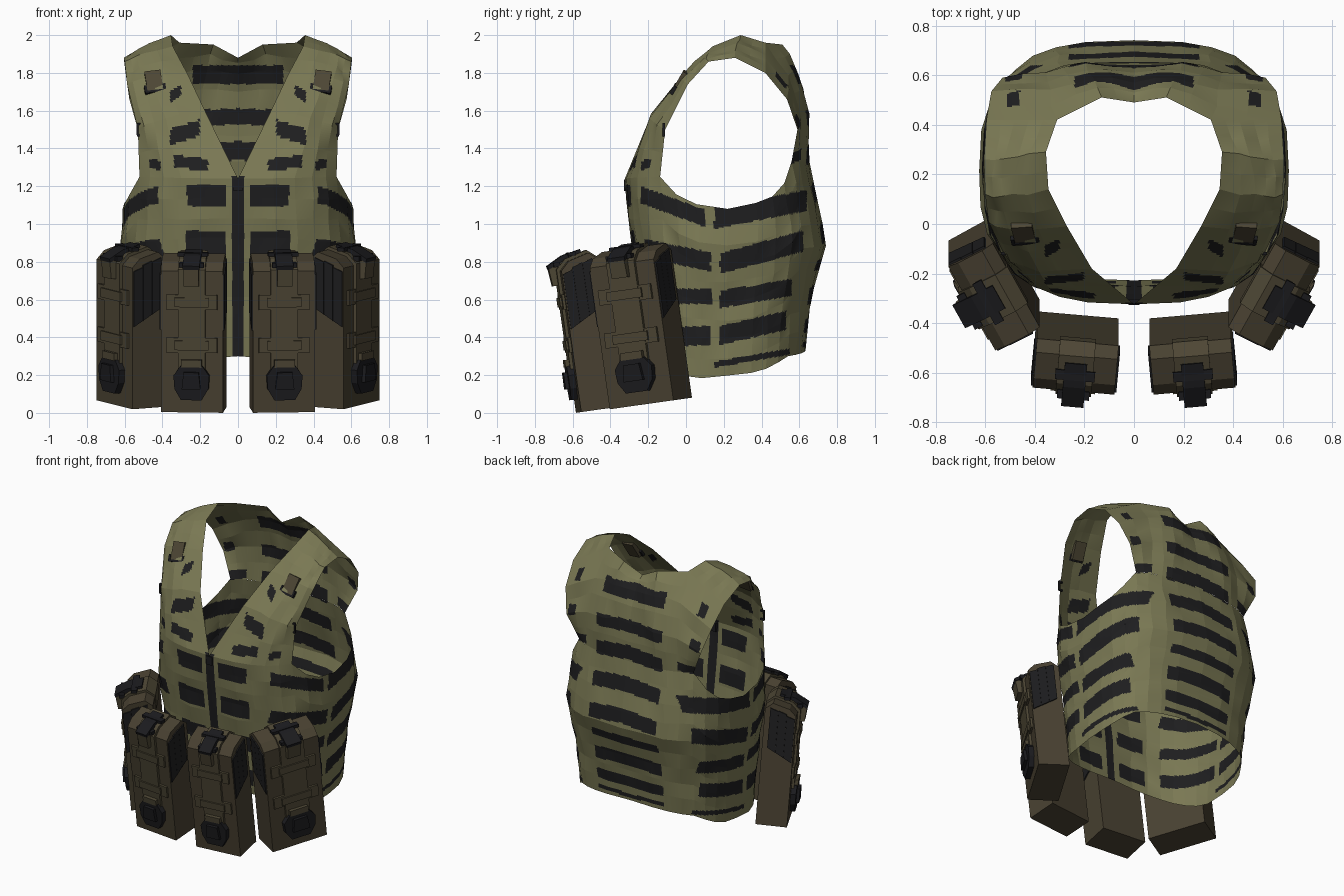
import bpy, bmesh, math, random
from mathutils import Vector, Matrix

if "Cube" in bpy.data.objects:
    bpy.data.objects.remove(bpy.data.objects["Cube"])

random.seed(4)

def mat(name, r, g, b):
    m = bpy.data.materials.new(name)
    m.diffuse_color = (r, g, b, 1)
    m.use_nodes = True
    m.node_tree.nodes["Principled BSDF"].inputs["Base Color"].default_value = m.diffuse_color
    return m

OLIVE = mat("olive cloth", 0.195, 0.19, 0.088)
BLACK = mat("black webbing", 0.013, 0.013, 0.014)
BROWN = mat("brown pouch cloth", 0.066, 0.053, 0.031)
STRAP = mat("brown strap", 0.075, 0.062, 0.035)
PLASTIC = mat("black plastic", 0.011, 0.011, 0.013)

def poly_at(pts, t):
    """Point at t (0..1) along an evenly divided polyline."""
    n = len(pts) - 1
    i = min(int(t * n), n - 1)
    return Vector(pts[i]).lerp(Vector(pts[i + 1]), t * n - i)

def table(rows, v):
    """Linear lookup: rows of (key, value, ...)."""
    for a, b in zip(rows, rows[1:]):
        if v <= b[0]:
            break
    f = max(0, min(1, (v - a[0]) / (b[0] - a[0])))
    return [p + (q - p) * f for p, q in zip(a[1:], b[1:])]

# ---- vest shape: torso ring, front straps, upper back --------------------
SECTION = [(0.2, -.22, .62, .56), (0.6, -.25, .66, .585), (0.9, -.29, .745, .62),
           (1.2, -.325, .68, .605), (1.35, -.32, .65, .575)]
HEM = [(0, .30), (.15, .27), (.42, .18), (.6, .22), (.75, .30), (1, .33)]
TOP = [(0, 1.24), (.3125, 1.25), (.4, 1.12), (.5, 1.08), (.62, 1.14), (.70, 1.23), (.75, 1.33), (1, 1.33)]

def torso(u, v):
    h, t = table(HEM, u)[0], table(TOP, u)[0]
    z = h + (t - h) * v
    yf, yb, w = table(SECTION, z)
    a, yc, e = math.pi * u, 0.22, 2 / 2.8
    s, c = max(0, math.sin(a)), math.cos(a)
    if u in (0, 1):
        s = 0
    y = yc - (yc - yf) * c ** e if c > 0 else yc + (yb - yc) * (-c) ** e
    return Vector((w * s ** e, y, z))

def coons(left, right, bottom, top):
    def f(s, t):
        L, R = poly_at(left, t), poly_at(right, t)
        B, D = bottom(s), poly_at(top, s)
        cor = (bottom(0) * (1 - s) + bottom(1) * s) * (1 - t) + (Vector(top[0]) * (1 - s) + Vector(top[-1]) * s) * t
        return L * (1 - s) + R * s + B * (1 - t) + D * t - cor
    return f

UA, UB = 5 / 16, 12 / 16        # armhole front and back positions
v_edge = [torso(0, 1), (.17, -.18, 1.59), (.27, -.01, 1.80), (.345, .14, 1.94), (.355, .29, 2.0), (.31, .42, 1.96)]
arm_front = [torso(UA, 1), (.53, -.11, 1.5), (.587, .01, 1.74), (.6, .12, 1.86), (.605, .26, 1.88), (.595, .42, 1.8)]
arm_back = [torso(UB, 1), (.53, .59, 1.5), (.575, .535, 1.66), (.595, .42, 1.8)]
spine = [torso(1, 1), (0, .645, 1.53), (0, .61, 1.7), (0, .55, 1.84), (0, .49, 1.88)]
strap = coons(v_edge, arm_front, lambda s: torso(s * UA, 1), [v_edge[-1], arm_front[-1]])
back = coons(arm_back, spine, lambda s: torso(UB + s * (1 - UB), 1),
             [arm_back[-1], v_edge[-1], (.13, .51, 1.95), spine[-1]])

# webbing stripes: start, end, z at start, z at end, half height
FRONT = [(-.01, .027, .78, .78, .48), (.07, .275, .90, .90, .065), (.06, .27, 1.15, 1.15, .055),
         (.16, .34, 1.31, 1.335, .032), (.2, .36, 1.51, 1.46, .042), (.3, .36, 1.71, 1.67, .03),
         (.41, .47, 1.31, 1.32, .025), (.07, .27, .64, .64, .055), (.07, .27, .40, .40, .055)]
SIDE = [(-.24, .1, 1.155, 1.03, .045), (.15, .64, 1.03, 1.125, .055), (-.22, .13, .87, .80, .05),
        (.18, .62, .79, .91, .055), (-.2, .14, .62, .615, .04), (.18, .56, .60, .665, .045),
        (-.2, .13, .40, .41, .05), (.18, .53, .41, .49, .05), (.15, .55, .255, .325, .016)]
BACK = [(-.01, .24, 1.79, 1.79, .05), (-.01, .26, 1.57, 1.56, .042), (-.01, .26, 1.39, 1.36, .05),
        (-.01, .26, 1.18, 1.15, .05), (-.01, .26, .97, .94, .05), (-.01, .26, .79, .78, .03),
        (-.01, .26, .64, .62, .045), (-.01, .26, .47, .46, .04), (-.01, .26, .365, .36, .014),
        (.46, .51, 1.77, 1.75, .035), (.45, .52, 1.55, 1.53, .035), (.36, .50, 1.37, 1.34, .03)]

def is_stripe(c):
    x = abs(c.x)
    def hit(rows, a):
        for p, q, z0, z1, h in rows:
            if p <= a <= q and abs(c.z - z0 - (z1 - z0) * (a - p) / (q - p)) < h:
                return True
        return False
    return ((c.y < .05 and hit(FRONT, x)) or (x > .37 and c.z < 1.24 and hit(SIDE, c.y))
            or (c.y > .4 and hit(BACK, x)))

def add_patch(bm, f, nu, nv, sub=12):
    """Coarse faceted grid, finely cut so that stripes can be coloured by face."""
    g = [[f(i / nu, j / nv) for j in range(nv + 1)] for i in range(nu + 1)]
    for i in range(1, nu):
        for j in range(1, nv):
            g[i][j] += Vector([random.uniform(-.008, .008) for _ in range(3)])
    def fine(a, b):
        i, j = min(a // sub, nu - 1), min(b // sub, nv - 1)
        s, t = a / sub - i, b / sub - j
        return g[i][j].lerp(g[i + 1][j], s).lerp(g[i][j + 1].lerp(g[i + 1][j + 1], s), t)
    for sx in (1, -1):
        vs = [[bm.verts.new(Vector((sx, 1, 1)) * fine(a, b)) for b in range(nv * sub + 1)]
              for a in range(nu * sub + 1)]
        for a in range(nu * sub):
            for b in range(nv * sub):
                q = [vs[a][b], vs[a + 1][b], vs[a + 1][b + 1], vs[a][b + 1]]
                face = bm.faces.new(q if sx > 0 else q[::-1])
                face.material_index = int(is_stripe(face.calc_center_median()))

def finish(bm, name, mats, matrix=Matrix()):
    me = bpy.data.meshes.new(name)
    bm.to_mesh(me)
    bm.free()
    me.transform(matrix)
    if matrix.determinant() < 0:
        me.flip_normals()
    for m in mats:
        me.materials.append(m)
    ob = bpy.data.objects.new(name, me)
    bpy.context.collection.objects.link(ob)
    return ob

bm = bmesh.new()
add_patch(bm, torso, 16, 9)
add_patch(bm, strap, 5, 10)
add_patch(bm, back, 6, 6)
bmesh.ops.remove_doubles(bm, verts=bm.verts, dist=0.0005)
finish(bm, "vest", [OLIVE, BLACK])

# ---- small-part helpers ---------------------------------------------------
def prism(bm, pts, axis, lo, hi):
    """Extrude a profile: axis x takes (y, z) points, axis y takes (x, z) points."""
    rings = [[bm.verts.new((d, p, q) if axis == "x" else (p, d, q)) for p, q in pts] for d in (lo, hi)]
    fs = [bm.faces.new(rings[0]), bm.faces.new(rings[1][::-1])]
    n = len(pts)
    for i in range(n):
        k = (i + 1) % n
        fs.append(bm.faces.new((rings[0][i], rings[1][i], rings[1][k], rings[0][k])))
    bmesh.ops.recalc_face_normals(bm, faces=fs)

def box(bm, x, y, z, sx, sy, sz):
    prism(bm, [(x - sx / 2, z - sz / 2), (x + sx / 2, z - sz / 2), (x + sx / 2, z + sz / 2), (x - sx / 2, z + sz / 2)],
          "y", y - sy / 2, y + sy / 2)

# ---- pouches ----------------------------------------------------------------
def pouch(tag, M):
    bm = bmesh.new()   # body with sloping lid
    prism(bm, [(.1, 0), (.1, .79), (.05, .83), (-.06, .80), (-.105, .755), (-.105, 0)], "x", -.165, .165)
    finish(bm, tag + "_body", [BROWN], M)
    bm = bmesh.new()   # magazines showing at the open sides
    for i in range(3):
        y0 = -.099 + i * .055
        zb, zt = .44 + .03 * i, (.755, .785, .80)[i]
        prism(bm, [(y0, zb), (y0 + .054, zb + .03), (y0 + .054, zt), (y0, zt - .02)], "x", -.173, .173)
    finish(bm, tag + "_magazines", [BLACK], M)
    bm = bmesh.new()   # closing strap and cross webbing
    prism(bm, [(.106, .7), (.106, .80), (.05, .846), (-.07, .815), (-.122, .765), (-.122, .2), (-.09, .2),
               (-.09, .7)], "x", -.072, .072)
    for z in (.59, .36):
        box(bm, 0, -.11, z, .27, .018, .08)
        box(bm, 0, -.122, z, .18, .016, .05)
    box(bm, 0, -.13, .265, .11, .03, .04)
    # loose strap tail in front of the lid buckle
    prism(bm, [(-.11, .80), (-.16, .775), (-.15, .68), (-.12, .68)], "x", -.04, .04)
    finish(bm, tag + "_straps", [STRAP], M)
    bm = bmesh.new()   # lower buckle
    prism(bm, [(-.06, .25), (.06, .25), (.095, .2), (.09, .13), (.055, .07), (-.055, .07), (-.09, .13), (-.095, .2)],
          "y", -.14, -.1)
    prism(bm, [(-.04, .22), (.04, .22), (.05, .13), (-.05, .13)], "y", -.16, -.13)
    # upper buckle on the lid
    prism(bm, [(.02, .855), (-.08, .835), (-.165, .79), (-.16, .77), (-.09, .80), (.02, .835)], "x", -.045, .045)
    box(bm, 0, -.03, .836, .16, .04, .02)
    box(bm, 0, -.115, .79, .13, .035, .025)
    finish(bm, tag + "_buckles", [PLASTIC], M)

for side, sx in (("right", 1), ("left", -1)):
    F = Matrix.Diagonal((sx, 1, 1, 1))
    for kind, loc, ang, wide in (("front", (.235, -.465, .017), 5, 1), ("side", (.562, -.185, .05), 61, 1.18)):
        pouch(f"{side}_{kind}_pouch", F @ Matrix.Translation(loc) @ Matrix.Rotation(math.radians(8), 4, "X")
              @ Matrix.Rotation(math.radians(ang), 4, "Z") @ Matrix.Diagonal((wide, 1, 1, 1)))

    # shoulder tab with a ring under it
    T = F @ Matrix.Translation((.445, -.03, 1.75)) @ Matrix.Rotation(math.radians(-30), 4, "X") \
        @ Matrix.Rotation(math.radians(8), 4, "Y")
    bm = bmesh.new()
    box(bm, 0, 0, 0, .085, .035, .125)
    finish(bm, side + "_shoulder_tab", [STRAP], T)
    bm = bmesh.new()
    for x, w, z in ((0, .11, -.065), (-.05, .014, -.045), (.05, .014, -.045)):
        box(bm, x, -.012, z, w, .02, .014 if w > .1 else .04)
    finish(bm, side + "_shoulder_ring", [PLASTIC], T)
    # little hanging loop near the armhole
    bm = bmesh.new()
    for dx, dz, w, h in ((0, .03, .03, .012), (0, -.03, .03, .012), (.012, 0, .01, .06)):
        box(bm, dx, 0, dz, w, .012, h)
    finish(bm, side + "_strap_loop", [PLASTIC], F @ Matrix.Translation((.52, -.118, 1.5)))

# ---- zip ----------------------------------------------------------------------
bm = bmesh.new()
box(bm, 0, -.315, 1.205, .045, .025, .06)
finish(bm, "zip_pull", [PLASTIC])
